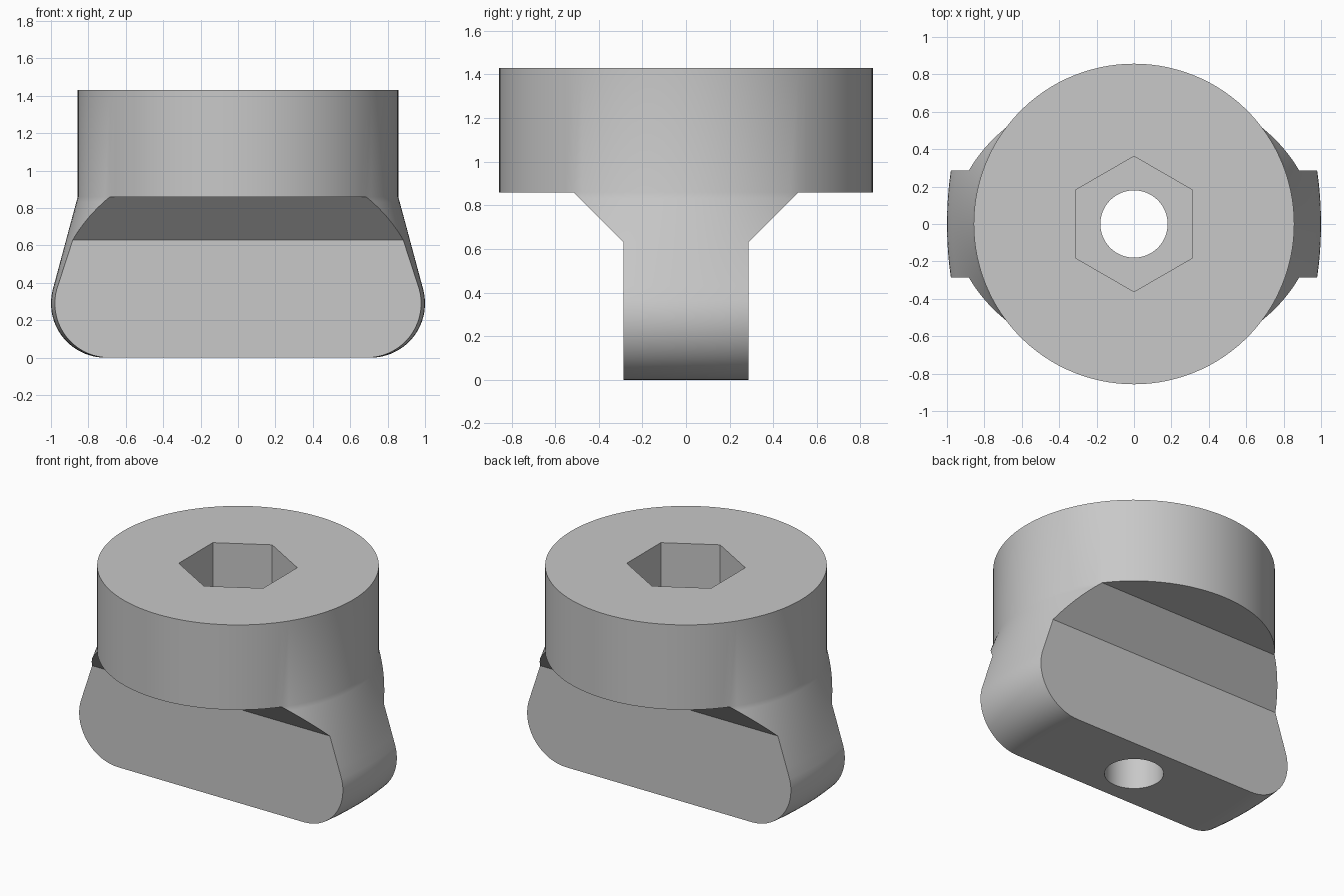
import bpy, bmesh
from math import sin, cos, pi, asin, radians, sqrt

cube = bpy.data.objects.get("Cube")
if cube:
    bpy.data.objects.remove(cube, do_unlink=True)

# Main dimensions
HEAD_R, HEAD_BASE, HEAD_TOP = 0.857, 0.86, 1.43
FOOT_HALF, FLARE_HALF, FLARE_Z = 0.286, 0.515, 0.63
CORNER_X, CORNER_R, TANGENT = 0.71, 0.29, radians(15)
END_R = 2.0
HEX_R, HEX_FLOOR, BORE_R = 0.362, 0.86, 0.18

grey = bpy.data.materials.new("plain grey")
grey.use_nodes = True
colour = (0.58, 0.58, 0.58, 1)
grey.diffuse_color = colour
grey.node_tree.nodes["Principled BSDF"].inputs["Base Color"].default_value = colour


def make_object(name, bm):
    bmesh.ops.recalc_face_normals(bm, faces=bm.faces)
    mesh = bpy.data.meshes.new(name)
    bm.to_mesh(mesh)
    bm.free()
    mesh.materials.append(grey)
    obj = bpy.data.objects.new(name, mesh)
    bpy.context.collection.objects.link(obj)
    return obj


def prism(name, radius, sides, z0, z1):
    bm = bmesh.new()
    angles = [pi / 2 + 2 * pi * i / sides for i in range(sides)]
    low, high = [[bm.verts.new((radius * cos(a), radius * sin(a), z)) for a in angles]
                 for z in (z0, z1)]
    bm.faces.new(low)
    bm.faces.new(high)
    bridge(bm, low, high, closed=True)
    return make_object(name, bm)


def bridge(bm, a, b, closed=False):
    n = len(a)
    for i in range(n if closed else n - 1):
        j = (i + 1) % n
        bm.faces.new((a[i], a[j], b[j], b[i]))


def sag(radius, y):
    return radius - sqrt(radius * radius - y * y)


# Foot side profile: rounded lower corner, then a straight taper up to the head
profile = []
for i in range(19):
    a = -pi / 2 + (pi / 2 + TANGENT) * i / 18
    profile.append((CORNER_X + CORNER_R * cos(a), CORNER_R + CORNER_R * sin(a)))
taper_x, taper_z = profile[-1]
heights = [taper_z + (FLARE_Z - taper_z) * i / 4 for i in range(1, 5)]
heights += [FLARE_Z + (HEAD_BASE - FLARE_Z) * i / 8 for i in range(1, 8)]
for z in heights:
    t = (z - taper_z) / (HEAD_BASE - taper_z)
    profile.append((taper_x + (HEAD_R - taper_x) * t, z))

# Head circle, divided so that the foot ends meet it exactly
WING, SIDE = 24, 34
wing_angle = asin(FLARE_HALF / HEAD_R)
wing = [-wing_angle + 2 * wing_angle * i / WING for i in range(WING + 1)]
gap = pi - 2 * wing_angle
side = [wing_angle + gap * i / SIDE for i in range(1, SIDE)]
half = wing + side
circle = half + [a + pi for a in half]

bm = bmesh.new()
base, top = [[bm.verts.new((HEAD_R * cos(a), HEAD_R * sin(a), z)) for a in circle]
             for z in (HEAD_BASE, HEAD_TOP)]
bridge(bm, base, top, closed=True)
bm.faces.new(top)

# Undersides of the head, front and back
H = len(half)
bm.faces.new(base[WING:H + 1])
bm.faces.new(base[H + WING:] + base[:1])

# Foot rings: both curved ends, blending from a shallow arc to the head circle
rings = []
for x, z in profile:
    flare = max(0, (z - FLARE_Z) / (HEAD_BASE - FLARE_Z))
    width = FOOT_HALF + (FLARE_HALF - FOOT_HALF) * flare
    t = max(0, (z - taper_z) / (HEAD_BASE - taper_z))
    ring = []
    for sign in (1, -1):
        for a in wing:
            y = HEAD_R * sin(a) * width / FLARE_HALF
            px = x - t * sag(HEAD_R, y) - (1 - t) * sag(END_R, y)
            ring.append(bm.verts.new((sign * px, sign * y, z)))
    rings.append(ring)
rings.append(base[:WING + 1] + base[H:H + WING + 1])
bm.faces.new(rings[0])
for low, high in zip(rings, rings[1:]):
    bridge(bm, low, high, closed=True)
# Merge the flat strips of the front and back into whole faces
bmesh.ops.recalc_face_normals(bm, faces=bm.faces)
bmesh.ops.dissolve_limit(bm, angle_limit=radians(0.05), verts=bm.verts, edges=bm.edges)
body = make_object("clamp_foot", bm)

# Hexagonal socket and through bore
cutters = [prism("socket_cutter", HEX_R, 6, HEX_FLOOR, HEAD_TOP + 0.2),
           prism("bore_cutter", BORE_R, 64, -0.2, HEAD_TOP + 0.3)]
bpy.context.view_layer.objects.active = body
for cutter in cutters:
    cutter.hide_render = True
    mod = body.modifiers.new(cutter.name, 'BOOLEAN')
    mod.operation = 'DIFFERENCE'
    mod.solver = 'EXACT'
    mod.object = cutter
    bpy.ops.object.modifier_apply(modifier=mod.name)
    bpy.data.objects.remove(cutter, do_unlink=True)

# Smooth curved walls, crisp edges
for obj in bpy.context.selected_objects:
    obj.select_set(False)
body.select_set(True)
bpy.ops.object.shade_smooth_by_angle(angle=radians(30))
